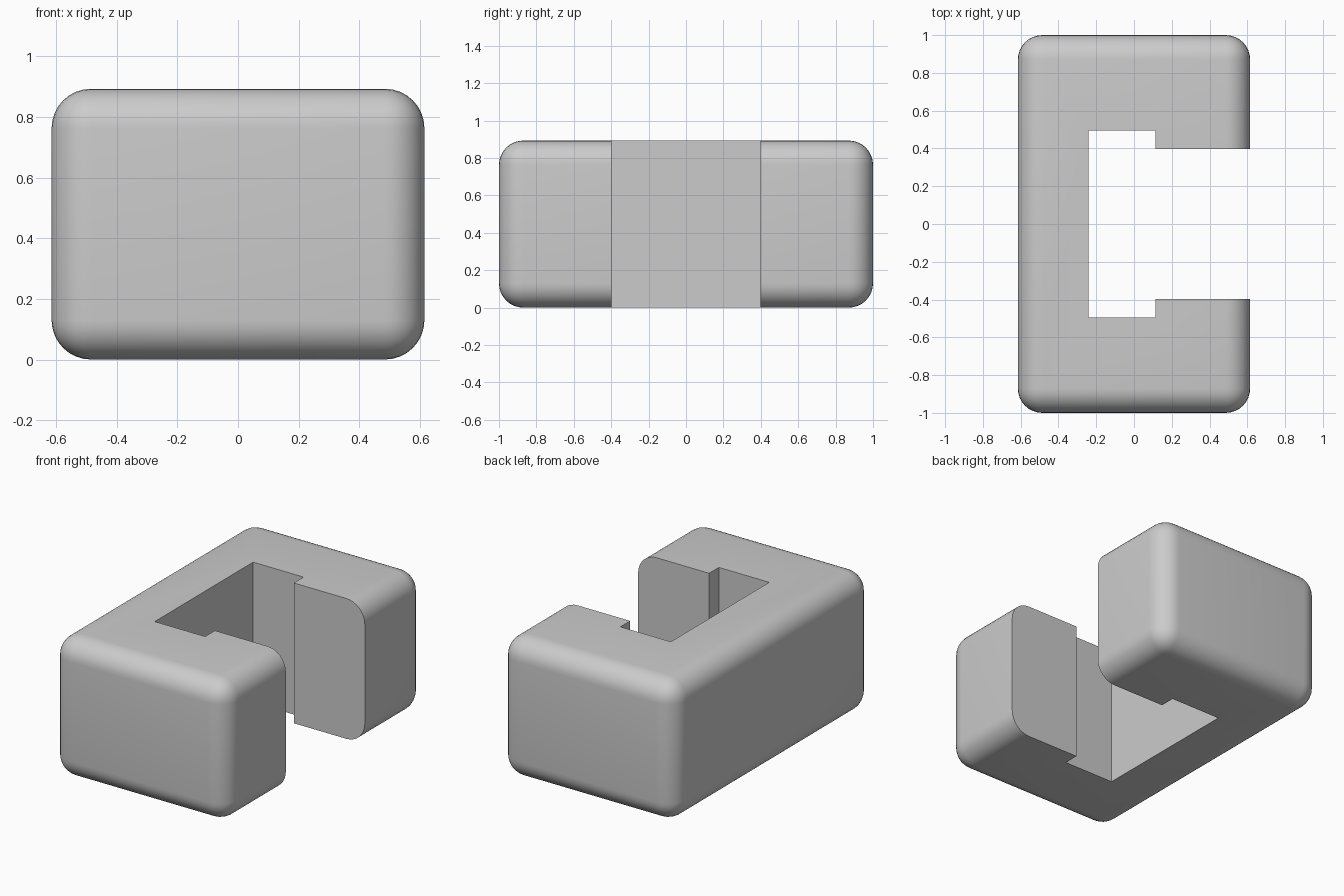
import bpy
import bmesh
from math import radians

if "Cube" in bpy.data.objects:
    bpy.data.objects.remove(bpy.data.objects["Cube"], do_unlink=True)

WIDTH, DEPTH, HEIGHT, RADIUS = 1.23, 2.0, 0.893, 0.13

grey = bpy.data.materials.new("plain_grey")
grey.use_nodes = True
colour = (0.6, 0.6, 0.6, 1)
grey.diffuse_color = colour
grey.node_tree.nodes["Principled BSDF"].inputs["Base Color"].default_value = colour


def add_object(name, bm):
    mesh = bpy.data.meshes.new(name)
    bmesh.ops.recalc_face_normals(bm, faces=bm.faces)
    bm.to_mesh(mesh)
    bm.free()
    mesh.materials.append(grey)
    obj = bpy.data.objects.new(name, mesh)
    bpy.context.collection.objects.link(obj)
    return obj


# Rounded block
bm = bmesh.new()
bmesh.ops.create_cube(bm, size=1)
bmesh.ops.scale(bm, vec=(WIDTH, DEPTH, HEIGHT), verts=bm.verts)
bmesh.ops.translate(bm, vec=(0, 0, HEIGHT / 2), verts=bm.verts)
bmesh.ops.bevel(bm, geom=bm.edges[:], offset=RADIUS, segments=8,
                profile=0.5, affect='EDGES')
body = add_object("clip_body", bm)

# Stepped slot, mirrored front to back and open on the left side
half = [(-0.24, 0.495), (0.115, 0.495), (0.115, 0.397), (1, 0.397)]
outline = half + [(x, -y) for x, y in reversed(half)]
bm = bmesh.new()
face = bm.faces.new([bm.verts.new((x, y, -0.5)) for x, y in outline])
walls = bmesh.ops.extrude_face_region(bm, geom=[face])
top = [v for v in walls["geom"] if isinstance(v, bmesh.types.BMVert)]
bmesh.ops.translate(bm, vec=(0, 0, 2), verts=top)
cutter = add_object("slot_cutter", bm)
cutter.hide_render = True

# Cut the slot through the block
bpy.context.view_layer.objects.active = body
body.select_set(True)
cut = body.modifiers.new("slot", 'BOOLEAN')
cut.operation = 'DIFFERENCE'
cut.solver = 'EXACT'
cut.object = cutter
bpy.ops.object.modifier_apply(modifier=cut.name)
bpy.data.objects.remove(cutter, do_unlink=True)
bpy.ops.object.shade_smooth_by_angle(angle=radians(30))
